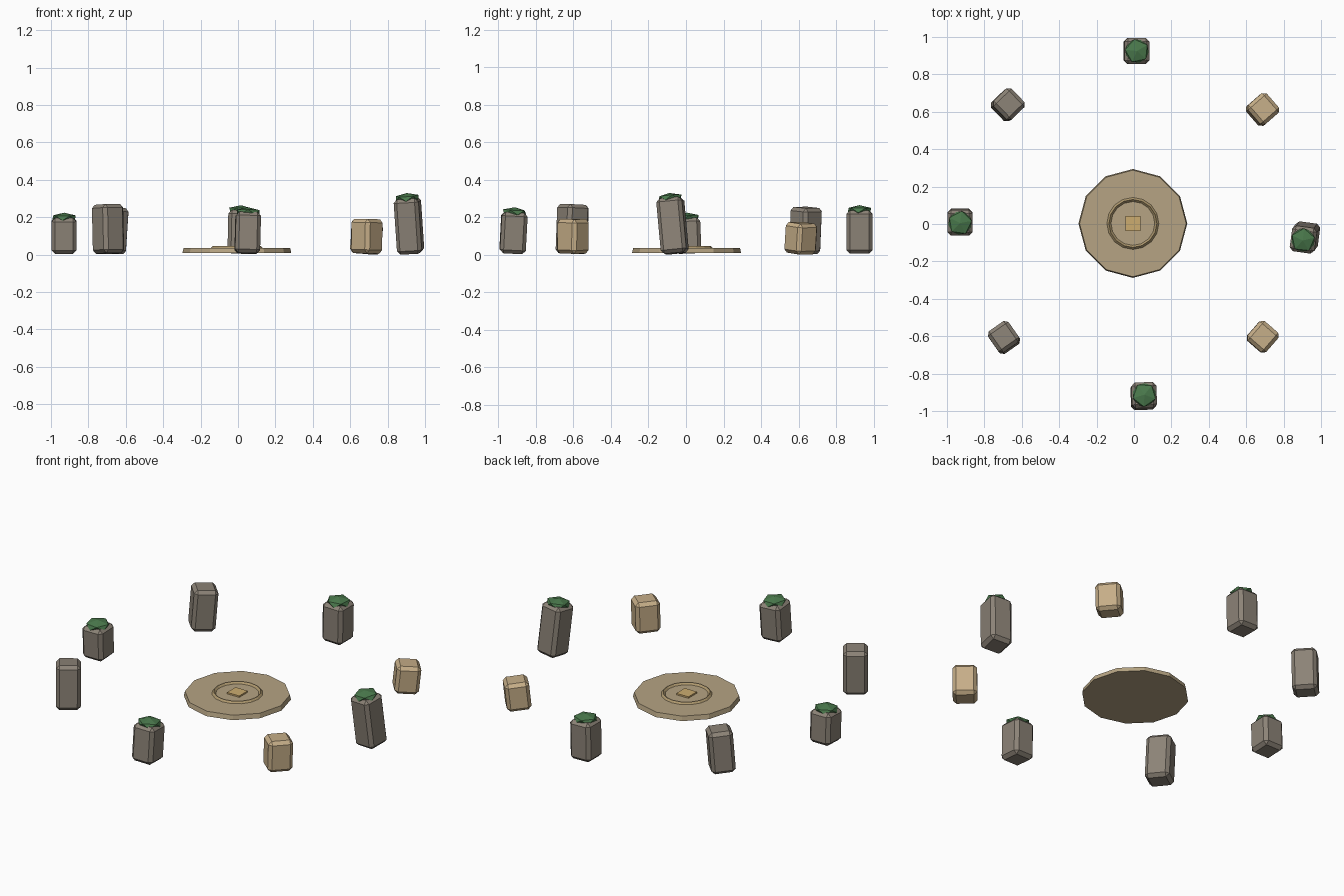
import bpy, bmesh, math
from mathutils import Matrix, Vector

if "Cube" in bpy.data.objects:
    bpy.data.objects.remove(bpy.data.objects["Cube"])


def material(name, r, g, b):
    lin = [((c / 255 + 0.055) / 1.055) ** 2.4 for c in (r, g, b)]
    m = bpy.data.materials.new(name)
    m.diffuse_color = (*lin, 1)
    m.use_nodes = True
    m.node_tree.nodes["Principled BSDF"].inputs["Base Color"].default_value = m.diffuse_color
    return m


GREY = material("grey stone", 140, 131, 119)
TAN = material("tan stone", 198, 174, 136)
SAND = material("sand slab", 182, 164, 131)
RING = material("ring stone", 174, 152, 110)
GOLD = material("gold inlay", 204, 172, 112)
MOSS = material("moss green", 74, 121, 76)


def add(name, bm, mat, matrix):
    me = bpy.data.meshes.new(name)
    bm.to_mesh(me)
    bm.free()
    me.materials.append(mat)
    ob = bpy.data.objects.new(name, me)
    ob.matrix_world = matrix
    bpy.context.collection.objects.link(ob)
    return ob


def box(sx, sy, sz, bevel=0):
    bm = bmesh.new()
    bmesh.ops.create_cube(bm, size=1, matrix=Matrix.Diagonal((sx, sy, sz, 1)))
    if bevel:
        bmesh.ops.bevel(bm, geom=bm.edges[:], offset=bevel, segments=1,
                        affect='EDGES', profile=0.5)
    return bm


# central slab: twelve-sided disc
CX, CY = -0.006, 0.003
bm = bmesh.new()
bmesh.ops.create_cone(bm, cap_ends=True, segments=12, radius1=0.291,
                      radius2=0.285, depth=0.027)
add("centre_slab", bm, SAND, Matrix.Translation((CX, CY, 0.0215)))

# low raised ring on the slab
bm = bmesh.new()
N, M, R, r = 16, 4, 0.128, 0.011
rows = [[bm.verts.new(((R + r * math.cos(b)) * math.cos(a),
                       (R + r * math.cos(b)) * math.sin(a), r * math.sin(b)))
         for b in (2 * math.pi * j / M for j in range(M))]
        for a in (2 * math.pi * i / N for i in range(N))]
for i in range(N):
    for j in range(M):
        k, l = (i + 1) % N, (j + 1) % M
        bm.faces.new((rows[i][j], rows[k][j], rows[k][l], rows[i][l]))
add("slab_ring", bm, RING, Matrix.Translation((CX, CY, 0.035)))

# square inlay in the middle
add("centre_inlay", box(0.08, 0.08, 0.012),
    GOLD, Matrix.Translation((CX, CY, 0.038)))

# standing stones: x, y, top height, yaw, lean x, lean y, colour, moss yaw
STONES = [
    (-0.930, 0.010, 0.197, 0, 0.000, -0.008, GREY, 10),
    (-0.675, 0.637, 0.252, 44, 0.016, 0.010, GREY, None),
    (0.013, 0.925, 0.237, 0, 0.005, 0.000, GREY, 30),
    (0.687, 0.612, 0.170, 41, 0.014, 0.010, TAN, None),
    (0.914, -0.072, 0.303, -8, -0.020, -0.027, GREY, 20),
    (0.688, -0.603, 0.190, -41, 0.004, 0.002, TAN, None),
    (0.052, -0.920, 0.226, 2, 0.006, 0.012, GREY, 50),
    (-0.695, -0.607, 0.268, 35, -0.006, 0.010, GREY, None),
]
for n, (x, y, top, yaw, lx, ly, mat, moss) in enumerate(STONES, 1):
    h = top - 0.006
    tilt = (Matrix.Rotation(lx / h, 4, 'Y') @ Matrix.Rotation(-ly / h, 4, 'X')
            @ Matrix.Rotation(math.radians(yaw), 4, 'Z'))
    place = Matrix.Translation((x, y, 0.006 + h / 2)) @ tilt
    add(f"standing_stone_{n}", box(0.134, 0.138, h, 0.019), mat, place)
    # flattened moss cap on top
    if moss is not None:
        bm = bmesh.new()
        bmesh.ops.create_icosphere(bm, subdivisions=1, radius=1)
        cap = (place @ Matrix.Translation((0, 0, h / 2))
               @ Matrix.Rotation(math.radians(moss), 4, 'Z')
               @ Matrix.Diagonal((0.071, 0.071, 0.027, 1)))
        bm.transform(cap)
        add(f"moss_cap_{n}", bm, MOSS, Matrix.Identity(4))
